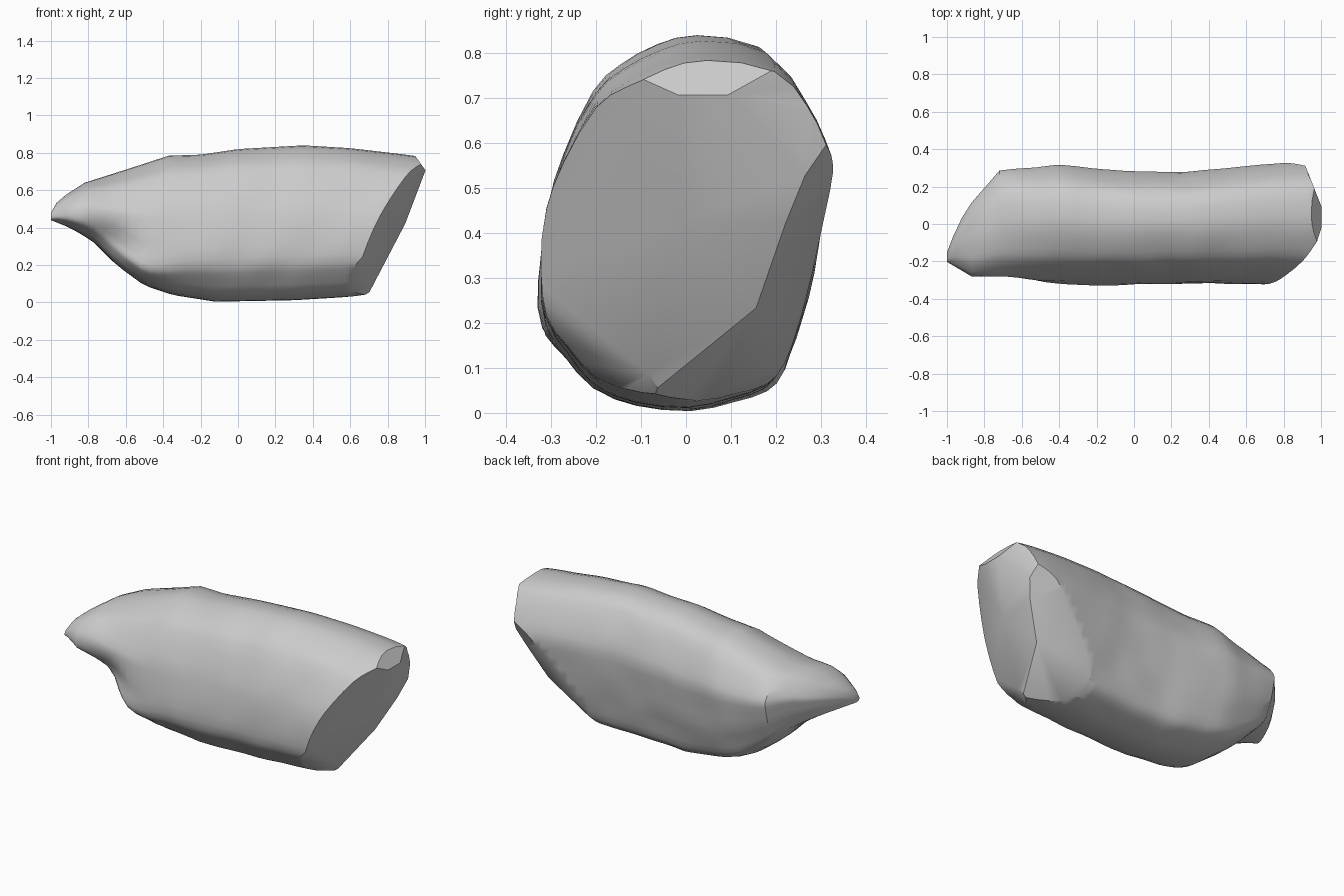
import bpy, bmesh, math
from mathutils import Vector, noise

cube = bpy.data.objects.get("Cube")
if cube:
    bpy.data.objects.remove(cube, do_unlink=True)

# Stone colour
stone = bpy.data.materials.new("stone_grey")
stone.use_nodes = True
grey = (0.6, 0.6, 0.6, 1)
stone.diffuse_color = grey
stone.node_tree.nodes["Principled BSDF"].inputs["Base Color"].default_value = grey

# Cross-section (y, z), each from -1 to 1
outline = [(.14, 1), (.58, .94), (.8, .72), (.93, .5), (1, .3), (.97, .05),
           (.91, -.3), (.83, -.55), (.75, -.78), (.63, -.89), (.4, -.95), (.1, -1),
           (-.3, -.97), (-.6, -.88), (-.82, -.7), (-.97, -.54), (-1, -.28),
           (-.95, .08), (-.84, .36), (-.62, .7), (-.42, .84), (-.15, .95)]

# Round the cross-section with an extra curved point on every side
section = []
for i, p in enumerate(outline):
    a, b, c, d = (Vector(outline[(i + k) % len(outline)]) for k in (-1, 0, 1, 2))
    section += [b, (9 * (b + c) - a - d) / 16]

# Outlines along the length: (x, value)
top = [(-1, .48), (-.96, .55), (-.82, .64), (-.6, .71), (-.37, .785), (-.2, .79),
       (0, .82), (.35, .84), (.6, .825), (.9, .79), (1.1, .76)]
bottom = [(-1, .44), (-.9, .4), (-.78, .33), (-.65, .2), (-.5, .09), (-.35, .04),
          (-.12, .004), (.3, .012), (.6, .03), (1.1, .06)]
back = [(-1, -.15), (-.95, -.02), (-.88, .1), (-.72, .285), (-.4, .315), (0, .28),
        (.3, .28), (.6, .31), (.82, .33), (1.1, .33)]
front = [(-1, -.2), (-.87, -.285), (-.5, -.315), (-.2, -.328), (.2, -.318), (1.1, -.325)]


def at(line, x):
    for (a, p), (b, q) in zip(line, line[1:]):
        if x <= b:
            return p + (q - p) * (x - a) / (b - a)
    return line[-1][1]


def bump(x, centre, width):
    return math.exp(-((x - centre) / width) ** 2)


# Loft the boulder
bm = bmesh.new()
rings = []
stations = [-1, -.97, -.92] + [-.87 + .05 * i for i in range(40)]
for x in stations:
    t, b, k, f = (at(line, x) for line in (top, bottom, back, front))
    ring = []
    for u, v in section:
        # Squarer lower front corner towards the pointed end
        if u < 0 and v < 0:
            v = -abs(v) ** (1 - .5 * bump(x, -.5, .2))
        y = (k + f) / 2 + u * (k - f) / 2
        z = (t + b) / 2 + v * (t - b) / 2
        # Hollow under the front of the pointed end
        if u < 0:
            y -= u * .09 * bump(x, -.68, .13) * bump(z, .3 - .2 * (x + .56), .09)
        # Gentle unevenness that leaves the outline nearly unchanged
        y += .007 * noise.noise(Vector((x, y, z)) * 6)
        ring.append(bm.verts.new((x, y, z)))
    rings.append(ring)
n = len(section)
for r, s in zip(rings, rings[1:]):
    for i in range(n):
        j = (i + 1) % n
        bm.faces.new((r[i], r[j], s[j], s[i]))
bm.faces.new(rings[0])
bm.faces.new(rings[-1])
bmesh.ops.recalc_face_normals(bm, faces=bm.faces)


# Break the flat facets off the blunt end
def chip(point, normal):
    cut = bmesh.ops.bisect_plane(bm, geom=bm.verts[:] + bm.edges[:] + bm.faces[:],
                                 plane_co=point, plane_no=normal, clear_outer=True)
    rim = [e for e in cut["geom_cut"] if isinstance(e, bmesh.types.BMEdge)]
    bmesh.ops.contextual_create(bm, geom=rim)


chip((.7, -.08, .05), (.88, 0, -.46))        # sloping end, lower
chip((1, .1, .7), (.935, 0, -.355))          # sloping end, upper
chip((.7, -.1, .06), (.84, -.42, -.34))      # front of the end
chip((.78, .155, .22), (.06, .14, -.08))     # back of the end
chip((.7, -.07, .05), (.047, .053, -.09))    # lower back corner
chip((1, .1, .7), (.93, .37, 0))             # upper back corner
chip((1, .06, .71), (.81, 0, .58))           # top corner
chip((.62, -.3, .19), (.55, -.55, -.63))     # lower front corner
bmesh.ops.remove_doubles(bm, verts=bm.verts, dist=.004)
bmesh.ops.triangulate(bm, faces=[f for f in bm.faces if len(f.verts) > 4])
bmesh.ops.recalc_face_normals(bm, faces=bm.faces)

mesh = bpy.data.meshes.new("boulder")
bm.to_mesh(mesh)
bm.free()
mesh.materials.append(stone)
boulder = bpy.data.objects.new("boulder", mesh)
bpy.context.collection.objects.link(boulder)
bpy.context.view_layer.objects.active = boulder
boulder.select_set(True)
bpy.ops.object.shade_smooth_by_angle(angle=math.radians(35))
